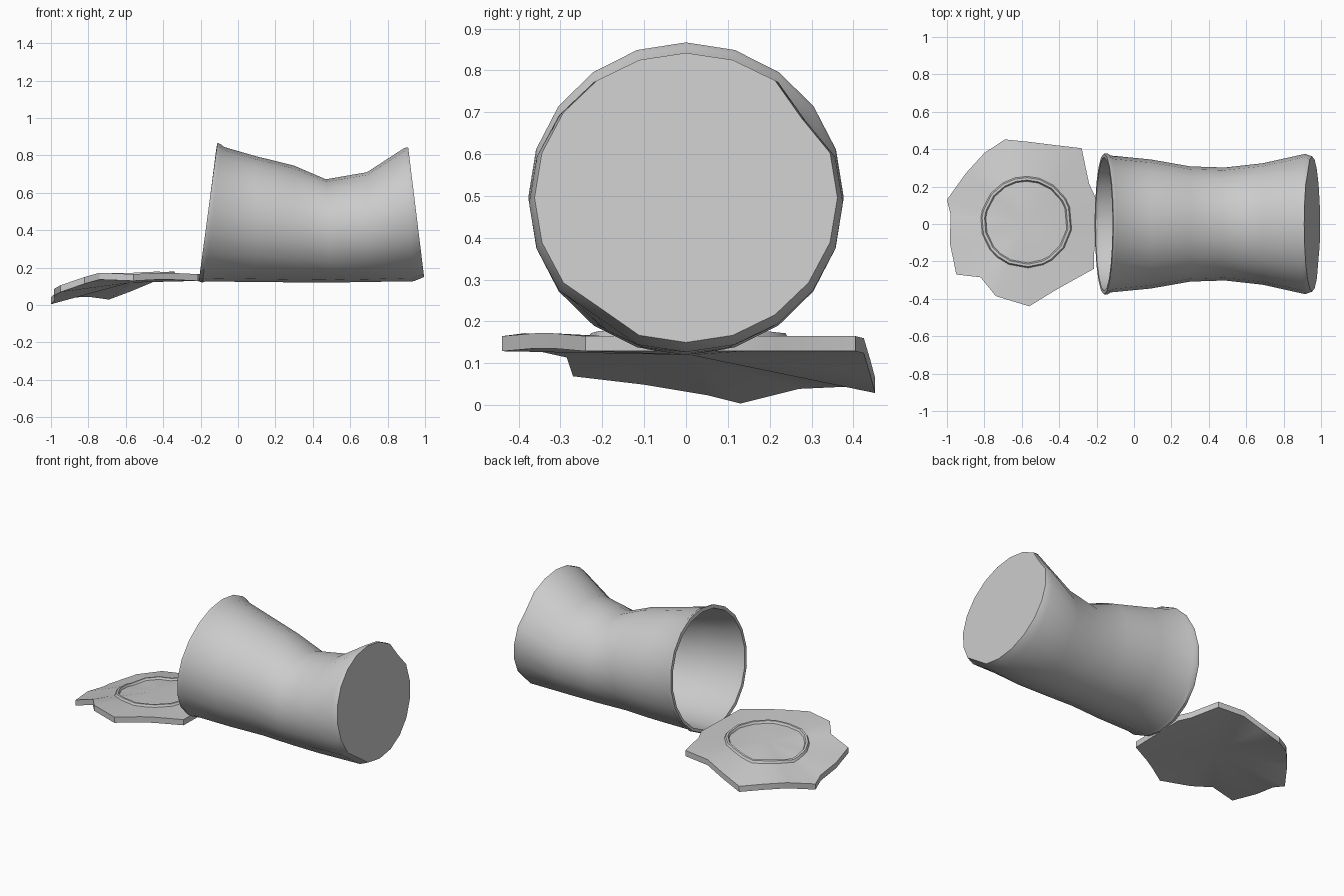
import bpy, bmesh
from math import sin, cos, pi, hypot

if "Cube" in bpy.data.objects:
    bpy.data.objects.remove(bpy.data.objects["Cube"])

N = 20


def finish(bm, name, angle):
    bmesh.ops.recalc_face_normals(bm, faces=bm.faces)
    me = bpy.data.meshes.new(name)
    bm.to_mesh(me)
    bm.free()
    ob = bpy.data.objects.new(name, me)
    bpy.context.collection.objects.link(ob)
    bpy.ops.object.select_all(action='DESELECT')
    bpy.context.view_layer.objects.active = ob
    ob.select_set(True)
    bpy.ops.object.shade_smooth_by_angle(angle=angle)
    return ob


def skin(bm, rings):
    for a, b in zip(rings, rings[1:]):
        n = len(a)
        for i in range(n):
            j = (i + 1) % n
            bm.faces.new((a[i], a[j], b[j], b[i]))


# Dented can: tilted ellipses given as (x top, z top, x bottom, z bottom, half width)
outer = [
    (0.91, 0.842, 0.995, 0.15, 0.362),
    (0.89, 0.84, 0.94, 0.127, 0.375),
    (0.69, 0.71, 0.69, 0.123, 0.325),
    (0.47, 0.672, 0.50, 0.12, 0.302),
    (0.30, 0.745, 0.30, 0.121, 0.308),
    (0.09, 0.797, 0.09, 0.123, 0.345),
    (-0.075, 0.845, -0.175, 0.126, 0.366),
    (-0.09, 0.858, -0.19, 0.12, 0.376),
    (-0.11, 0.867, -0.21, 0.126, 0.377),
    (-0.115, 0.845, -0.205, 0.145, 0.358),
]
T = 0.012
inner = [(a, b - T, c, d + T, w - T) for a, b, c, d, w in reversed(outer[1:7])]


def section(bm, s, dent):
    xt, zt, xb, zb, w = s
    ring = []
    for k in range(N):
        t = 2 * pi * k / N
        f = dent.get(k, 1.0)
        c = cos(t) * f
        ring.append(bm.verts.new(((xt + xb) / 2 + c * (xt - xb) / 2,
                                  w * sin(t) * f,
                                  (zt + zb) / 2 + c * (zt - zb) / 2)))
    return ring


bm = bmesh.new()
end_dent = {3: 0.94, 12: 0.95}
sections = outer + inner
rings = [section(bm, s, end_dent if i < 2 or i == len(sections) - 1 else {})
         for i, s in enumerate(sections)]
skin(bm, rings)
bm.faces.new(rings[0])
bm.faces.new(rings[-1])
finish(bm, "can_body", pi / 5)

# Bent lid: jagged outline (x, y, top z) around a raised round bead
outline = [
    (-1.0, 0.13, 0.04), (-0.9, 0.27, 0.075), (-0.8, 0.38, 0.08),
    (-0.69, 0.452, 0.065), (-0.57, 0.44, 0.11), (-0.45, 0.425, 0.16),
    (-0.28, 0.405, 0.165), (-0.24, 0.215, 0.165), (-0.205, 0.14, 0.165),
    (-0.21, -0.05, 0.165), (-0.215, -0.24, 0.165), (-0.36, -0.32, 0.172),
    (-0.43, -0.36, 0.172), (-0.56, -0.44, 0.165), (-0.74, -0.385, 0.172),
    (-0.82, -0.285, 0.15), (-0.95, -0.27, 0.105), (-0.985, -0.1, 0.085),
    (-0.98, 0.05, 0.06),
]
CX, CY = -0.575, 0.01


def lid_ring(bm, r, dz):
    ring = []
    for x, y, z in outline:
        d = hypot(x - CX, y - CY)
        px, py = CX + (x - CX) * r / d, CY + (y - CY) * r / d
        base = 0.155 + (z - 0.155) * 0.35 * r / 0.235
        ring.append(bm.verts.new((px, py, base + dz + 0.03 * (px - CX))))
    return ring


def fan(bm, ring, centre):
    for i in range(len(ring)):
        bm.faces.new((ring[i], ring[(i + 1) % len(ring)], centre))


bm = bmesh.new()
top = [bm.verts.new(p) for p in outline]
low = [bm.verts.new((x, y, z - 0.036)) for x, y, z in outline]
bead = [lid_ring(bm, r, dz) for r, dz in
        ((0.245, 0.0), (0.238, 0.013), (0.225, 0.013), (0.218, 0.0))]
skin(bm, [low, top] + bead)
fan(bm, bead[-1], bm.verts.new((CX, CY, 0.155)))
fan(bm, low, bm.verts.new((CX, CY, 0.12)))
finish(bm, "bent_lid", pi / 6)
